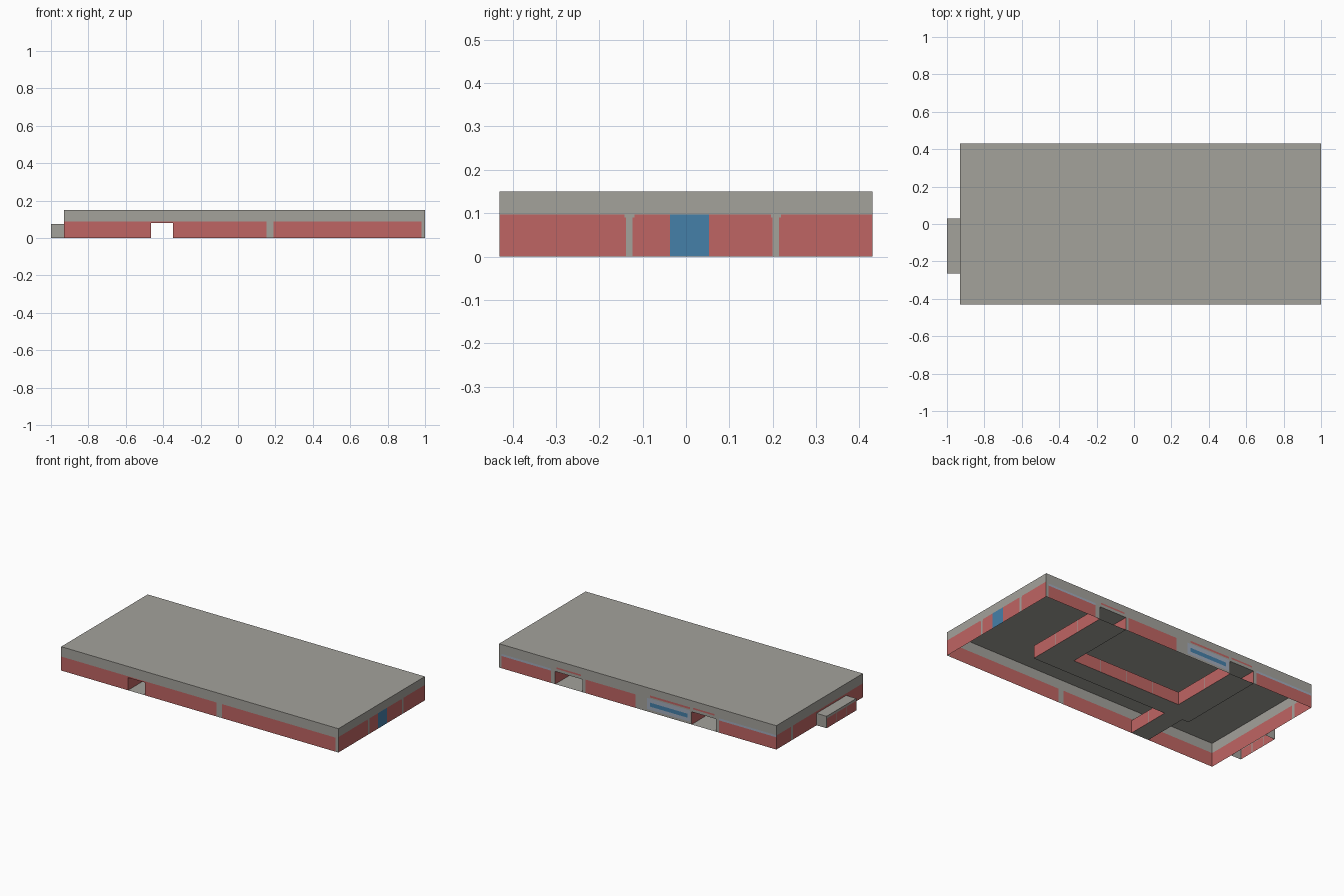
import bpy, bmesh

if "Cube" in bpy.data.objects:
    bpy.data.objects.remove(bpy.data.objects["Cube"])


def material(name, rgb):
    m = bpy.data.materials.new(name)
    m.diffuse_color = (*rgb, 1)
    m.use_nodes = True
    m.node_tree.nodes["Principled BSDF"].inputs["Base Color"].default_value = m.diffuse_color
    return m


NAMES = ["grey", "red", "blue", "pale"]
MATS = [material("concrete grey", (0.37, 0.36, 0.33)),
        material("brick red", (0.52, 0.13, 0.125)),
        material("door blue", (0.06, 0.215, 0.395)),
        material("pale blue grey", (0.36, 0.41, 0.50))]


def finish(name, bm):
    me = bpy.data.meshes.new(name)
    bm.to_mesh(me)
    bm.free()
    for m in MATS:
        me.materials.append(m)
    ob = bpy.data.objects.new(name, me)
    bpy.context.collection.objects.link(ob)


def wall(name, axis, at, u0, u1, top, paint, out):
    """Thin upright sheet split into panels; paint = (u0, u1, z0, z1, colour or None for a hole).
    Later entries lie over earlier ones; out = sign of the outward direction."""
    us = sorted({u0, u1, *(v for p in paint for v in p[:2])})
    zs = sorted({0, top, *(v for p in paint for v in p[2:4])})
    bm = bmesh.new()
    for a, b in zip(us, us[1:]):
        for c, d in zip(zs, zs[1:]):
            um, zm, col = (a + b) / 2, (c + d) / 2, "grey"
            for p in paint:
                if p[0] < um < p[1] and p[2] < zm < p[3]:
                    col = p[4]
            if col is None:
                continue
            quad = [(a, c), (b, c), (b, d), (a, d)]
            if (axis == "x") == (out > 0):
                quad.reverse()
            pts = [(u, at, z) if axis == "x" else (at, u, z) for u, z in quad]
            f = bm.faces.new([bm.verts.new(p) for p in pts])
            f.material_index = NAMES.index(col)
    bmesh.ops.remove_doubles(bm, verts=bm.verts, dist=1e-5)
    finish(name, bm)


def slab(name, outline, z, up=True):
    bm = bmesh.new()
    f = bm.faces.new([bm.verts.new((x, y, z)) for x, y in outline])
    f.normal_update()
    if (f.normal.z > 0) != up:
        f.normal_flip()
    finish(name, bm)


L, R, Y, H, P = -0.93, 1.0, 0.43, 0.15, 0.08

# Roof
slab("roof", [(L, -Y), (R, -Y), (R, Y), (L, Y)], H)

# Front wall with one gateway
wall("front_wall", "x", -Y, L, R, H, [
    (L, 0.152, 0, 0.088, "red"), (0.19, 0.98, 0, 0.088, "red"),
    (0.157, 0.185, 0, 0.088, "grey"),
    (-0.465, -0.347, 0, P, None)], -1)

# Right wall with blue door
wall("right_wall", "y", R, -Y, Y, H, [
    (-Y, Y, 0, 0.097, "red"),
    (-0.138, -0.123, 0, 0.097, "grey"), (0.2, 0.215, 0, 0.097, "grey"),
    (-0.142, -0.119, 0.09, 0.097, "grey"), (0.196, 0.219, 0.09, 0.097, "grey"),
    (-0.037, 0.053, 0, 0.097, "blue")], 1)

# Left wall
wall("left_wall", "y", L, -Y, Y, H, [
    (-Y, Y, 0, 0.088, "red"), (0.265, 0.285, 0, 0.088, "grey")], -1)

# Back wall with two gateways, pale strips and a plain sign board
wall("back_wall", "x", Y, L, R, H, [
    (0.64, 0.985, 0, 0.077, "red"), (0.64, 0.985, 0.077, 0.09, "pale"),
    (0.05, 0.40, 0, 0.085, "red"),
    (L, -0.53, 0, 0.077, "red"), (L, -0.53, 0.077, 0.09, "pale"),
    (0.43, 0.60, 0.098, 0.108, "red"), (-0.50, -0.35, 0.098, 0.108, "red"),
    (-0.33, -0.05, 0.093, 0.105, "red"),
    (-0.33, -0.03, 0.015, 0.085, "pale"),
    (-0.31, -0.05, 0.035, 0.06, "blue"),
    (0.42, 0.61, 0, P, None), (-0.51, -0.34, 0, P, None)], 1)

# Drive-through passage: floor, ceiling and walls following one outline
route = [(0.61, Y), (0.61, -0.143), (-0.343, -0.143), (-0.343, -Y), (-0.465, -Y),
         (-0.465, -0.135), (-0.51, -0.135), (-0.51, Y), (-0.34, Y), (-0.34, -0.02),
         (0.42, -0.02), (0.42, Y)]
slab("passage_floor", route, 0.0)
slab("passage_ceiling", route, P, up=False)
for i, (a, b) in enumerate(zip(route, route[1:])):
    along_x = abs(a[1] - b[1]) < 1e-6
    if along_x and abs(abs(a[1]) - Y) < 1e-6:
        continue  # gateways stay open
    k = 0 if along_x else 1
    u0, u1 = sorted((a[k], b[k]))
    n = max(1, round((u1 - u0) / 0.19))
    step = (u1 - u0) / n
    joints = [(u0 + j * step - 0.002, u0 + j * step + 0.002, 0, P, "grey") for j in range(1, n)]
    out = (1 if b[0] > a[0] else -1) if along_x else (1 if b[1] < a[1] else -1)
    wall(f"passage_wall_{i}", "x" if along_x else "y", a[1 - k], u0, u1, P,
         [(u0, u1, 0, P, "red")] + joints, -out if not along_x else out)

# Low annex on the left side
AX, A0, A1, AH = -1.0, -0.265, 0.03, 0.075
slab("annex_roof", [(AX, A0), (L, A0), (L, A1), (AX, A1)], AH)
wall("annex_front", "x", A0, AX, L, AH, [], -1)
wall("annex_back", "x", A1, AX, L, AH, [], 1)
wall("annex_side", "y", AX, A0, A1, AH, [
    (A0 + 0.005, A1 - 0.005, 0, 0.06, "red"),
    (-0.17, -0.165, 0, 0.06, "grey"), (-0.07, -0.065, 0, 0.06, "grey")], -1)
